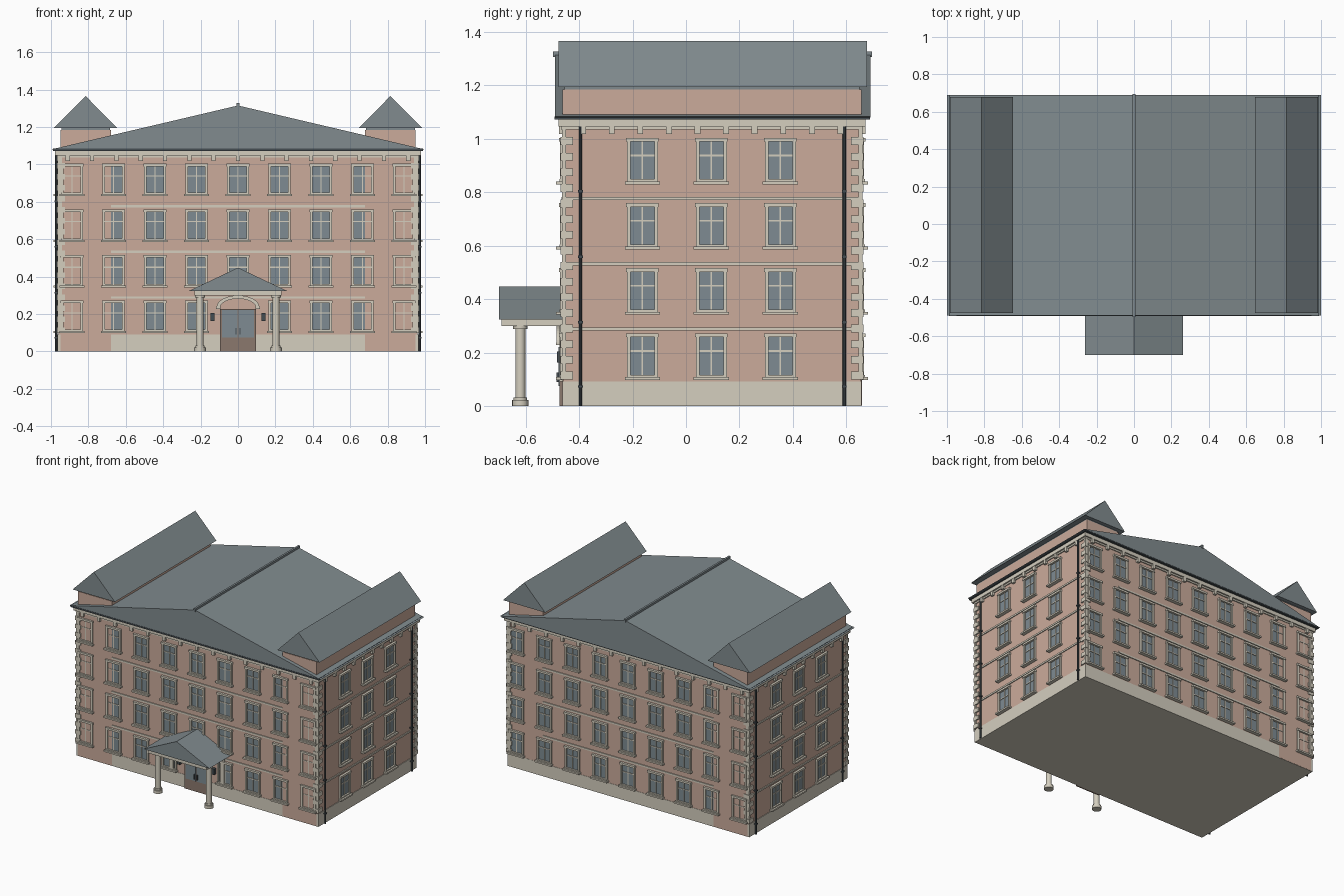
import bpy, bmesh, math
from mathutils import Matrix, Vector

if "Cube" in bpy.data.objects:
    bpy.data.objects.remove(bpy.data.objects["Cube"])


def material(name, rgb):
    m = bpy.data.materials.new(name)
    m.diffuse_color = (*rgb, 1)
    m.use_nodes = True
    m.node_tree.nodes["Principled BSDF"].inputs["Base Color"].default_value = m.diffuse_color
    return m


BRICK = material("brick", (0.60, 0.41, 0.33))
STONE = material("pale stone", (0.66, 0.62, 0.52))
SLATE = material("slate", (0.22, 0.26, 0.275))
GLASS = material("glass", (0.21, 0.26, 0.29))
WOOD = material("brown wood", (0.26, 0.19, 0.155))
METAL = material("dark metal", (0.06, 0.075, 0.085))

# Wall planes
HX, Y0, Y1 = 0.96, -0.46, 0.655
WALLS = {"front": Y0, "back": Y1, "left": -HX, "right": HX}


def box(bm, x0, x1, y0, y1, z0, z1):
    size = Vector((x1 - x0, y1 - y0, z1 - z0))
    mid = Vector((x0 + x1, y0 + y1, z0 + z1)) / 2
    bmesh.ops.create_cube(bm, size=1, matrix=Matrix.Translation(mid) @ Matrix.Diagonal((*size, 1)))


def wall_box(bm, wall, u, w, z0, z1, out, sunk=0.004):
    """Box on a wall: centred at u, width w, standing out from the surface."""
    p = WALLS[wall]
    s = -1 if wall in ("front", "left") else 1
    a, b = sorted((p - s * sunk, p + s * out))
    if wall in ("front", "back"):
        box(bm, u - w / 2, u + w / 2, a, b, z0, z1)
    else:
        box(bm, a, b, u - w / 2, u + w / 2, z0, z1)


def cylinder(bm, x, y, z0, z1, r, n=16):
    bmesh.ops.create_cone(bm, cap_ends=True, segments=n, radius1=r, radius2=r, depth=z1 - z0,
                          matrix=Matrix.Translation((x, y, (z0 + z1) / 2)))


def prism(bm, profile, y0, y1):
    """Extrude an x-z profile along y."""
    f = bm.faces.new([bm.verts.new((x, y0, z)) for x, z in profile])
    r = bmesh.ops.extrude_face_region(bm, geom=[f])
    verts = [v for v in r["geom"] if isinstance(v, bmesh.types.BMVert)]
    bmesh.ops.translate(bm, verts=verts, vec=(0, y1 - y0, 0))


def finish(bm, name, mat, smooth=False):
    bmesh.ops.recalc_face_normals(bm, faces=bm.faces[:])
    me = bpy.data.meshes.new(name)
    bm.to_mesh(me)
    bm.free()
    me.materials.append(mat)
    ob = bpy.data.objects.new(name, me)
    bpy.context.collection.objects.link(ob)
    if smooth:
        bpy.context.view_layer.objects.active = ob
        ob.select_set(True)
        bpy.ops.object.shade_smooth_by_angle()
        ob.select_set(False)


# Main block and stone plinth
bm = bmesh.new()
box(bm, -HX, HX, Y0, Y1, 0.05, 1.08)
finish(bm, "main_walls", BRICK)
bm = bmesh.new()
box(bm, -HX - 0.004, HX + 0.004, Y0 - 0.002, Y1 + 0.002, 0, 0.092)
finish(bm, "plinth", STONE)

# End wings rising through the roof
bm = bmesh.new()
box(bm, -0.95, -0.68, Y0 - 0.003, Y1 + 0.003, 0.002, 1.185)
box(bm, 0.68, 0.95, Y0 - 0.003, Y1 + 0.001, 0.002, 1.185)
finish(bm, "end_wings", BRICK)
bm = bmesh.new()
for s in (-1, 1):
    prism(bm, [(s * 0.984, 1.195), (s * 0.647, 1.195), (s * 0.815, 1.366)], -0.477, 0.678)
    box(bm, s * 0.815 - 0.13, s * 0.815 + 0.13, -0.455, 0.65, 1.18, 1.197)
finish(bm, "wing_roofs", SLATE)

# Main gable roof, ridge cap and gutter
bm = bmesh.new()
prism(bm, [(-1.0, 1.08), (1.0, 1.08), (0, 1.315)], -0.49, 0.69)
finish(bm, "main_roof", SLATE)
bm = bmesh.new()
box(bm, -0.007, 0.007, -0.497, 0.696, 1.306, 1.328)
finish(bm, "ridge_cap", SLATE)
bm = bmesh.new()
box(bm, -0.988, 0.988, -0.492, 0.688, 1.073, 1.084)
finish(bm, "gutter", METAL)

# Cornice and its brackets
bm = bmesh.new()
box(bm, -0.978, 0.978, -0.477, 0.672, 1.047, 1.074)
box(bm, -0.967, 0.967, -0.467, 0.662, 1.036, 1.048)
finish(bm, "cornice", STONE)
bm = bmesh.new()
for wall in ("front", "back"):
    for i in range(15):
        wall_box(bm, wall, -0.91 + 0.13 * i, 0.022, 1.018, 1.05, 0.016)
for wall in ("left", "right"):
    for i in range(10):
        wall_box(bm, wall, -0.385 + 0.107 * i, 0.022, 1.018, 1.05, 0.016)
finish(bm, "cornice_brackets", STONE)

# String courses between floors
bm = bmesh.new()
for z in (0.289, 0.533, 0.777):
    for wall in ("front", "back"):
        wall_box(bm, wall, 0, 1.36, z - 0.006, z + 0.006, 0.006)
    for wall in ("left", "right"):
        wall_box(bm, wall, (Y0 + Y1) / 2, Y1 - Y0, z - 0.006, z + 0.006, 0.006)
finish(bm, "string_courses", STONE)

# Corner quoins
bm = bmesh.new()
for sx in (-1, 1):
    for i in range(16):
        z = 0.1 + 0.0585 * i
        xa, xb = sorted((sx * 0.925, sx * 0.969))
        box(bm, xa, xb, Y0 - 0.009, Y0 + 0.037, z, z + 0.029)
        box(bm, xa, xb, Y1 - 0.037, Y1 + 0.009, z, z + 0.029)
        xa, xb = sorted((sx * 0.94, sx * 0.966))
        box(bm, xa, xb, Y0 - 0.005, Y0 + 0.01, z + 0.029, z + 0.0585)
        box(bm, xa, xb, Y1 - 0.01, Y1 + 0.005, z + 0.029, z + 0.0585)
finish(bm, "quoins", STONE)

# Windows: panes, frames with glazing bars, sills and heads
panes, frames, sills = bmesh.new(), bmesh.new(), bmesh.new()


def window(wall, u, z):
    wall_box(panes, wall, u, 0.10, z + 0.01, z + 0.165, 0.0015)
    for s in (-1, 1):
        wall_box(frames, wall, u + s * 0.0515, 0.013, z + 0.01, z + 0.165, 0.012)
    wall_box(frames, wall, u, 0.006, z + 0.01, z + 0.165, 0.006)
    wall_box(frames, wall, u, 0.10, z + 0.105, z + 0.111, 0.006)
    wall_box(sills, wall, u, 0.132, z, z + 0.011, 0.026)
    wall_box(sills, wall, u, 0.116, z + 0.011, z + 0.019, 0.014)
    wall_box(sills, wall, u, 0.122, z + 0.16, z + 0.174, 0.016)


for floor in range(4):
    z = 0.098 + 0.244 * floor
    for k in range(-4, 5):
        window("back", 0.222 * k, z)
        if floor or k:
            window("front", 0.222 * k, z)
    for u in (-0.163, 0.095, 0.353):
        window("left", u, z)
        window("right", u, z)
finish(panes, "window_panes", GLASS)
finish(frames, "window_frames", STONE)
finish(sills, "window_sills_and_heads", STONE)

# Downpipes with wall clips
bm = bmesh.new()
for s in (-1, 1):
    for y in (-0.395, 0.592):
        cylinder(bm, s * 0.972, y, 0, 1.06, 0.006, 8)
        for z in (0.07, 0.31, 0.555, 0.8):
            box(bm, s * 0.97 - 0.01, s * 0.97 + 0.01, y - 0.009, y + 0.009, z, z + 0.008)
finish(bm, "downpipes", METAL)

# Entrance door: leaves, panes, handles
bm = bmesh.new()
box(bm, -0.095, 0.095, -0.474, Y0, 0, 0.228)
finish(bm, "door", WOOD)
bm = bmesh.new()
for s in (-1, 1):
    box(bm, s * 0.045 - 0.041, s * 0.045 + 0.041, -0.477, -0.47, 0.075, 0.222)
finish(bm, "door_panes", GLASS)
bm = bmesh.new()
for s in (-1, 1):
    box(bm, s * 0.011 - 0.003, s * 0.011 + 0.003, -0.485, -0.474, 0.09, 0.125)
finish(bm, "door_handles", METAL)

# Arch over the door
bm = bmesh.new()
outer, inner = [], []
for i in range(17):
    a = math.pi * i / 16
    c, s = math.cos(a), math.sin(a)
    outer.append((0.115 * c, 0.235 + 0.065 * s))
    inner.append((0.095 * c, 0.235 + 0.047 * s))
prism(bm, outer + inner[::-1], -0.485, Y0 + 0.002)
for s in (-1, 1):
    box(bm, s * 0.105 - 0.012, s * 0.105 + 0.012, -0.487, Y0, 0.228, 0.238)
finish(bm, "door_arch", STONE)

# Wall lamps
bm = bmesh.new()
for s in (-1, 1):
    box(bm, s * 0.137 - 0.011, s * 0.137 + 0.011, -0.483, Y0, 0.163, 0.205)
finish(bm, "wall_lamps", METAL)

# Porch roof, ceiling beam and columns
bm = bmesh.new()
prism(bm, [(-0.262, 0.324), (0.262, 0.324), (0, 0.448)], -0.7, Y0)
finish(bm, "porch_roof", SLATE)
bm = bmesh.new()
box(bm, -0.232, 0.232, -0.69, Y0, 0.299, 0.326)
finish(bm, "porch_ceiling", STONE)
bm = bmesh.new()
for s in (-1, 1):
    x, y = s * 0.203, -0.62
    cylinder(bm, x, y, 0, 0.022, 0.031)
    cylinder(bm, x, y, 0.022, 0.032, 0.025)
    cylinder(bm, x, y, 0.03, 0.292, 0.019)
    cylinder(bm, x, y, 0.288, 0.301, 0.027)
    box(bm, x - 0.016, x + 0.016, -0.474, Y0, 0.092, 0.3)
finish(bm, "porch_columns", STONE, smooth=True)
